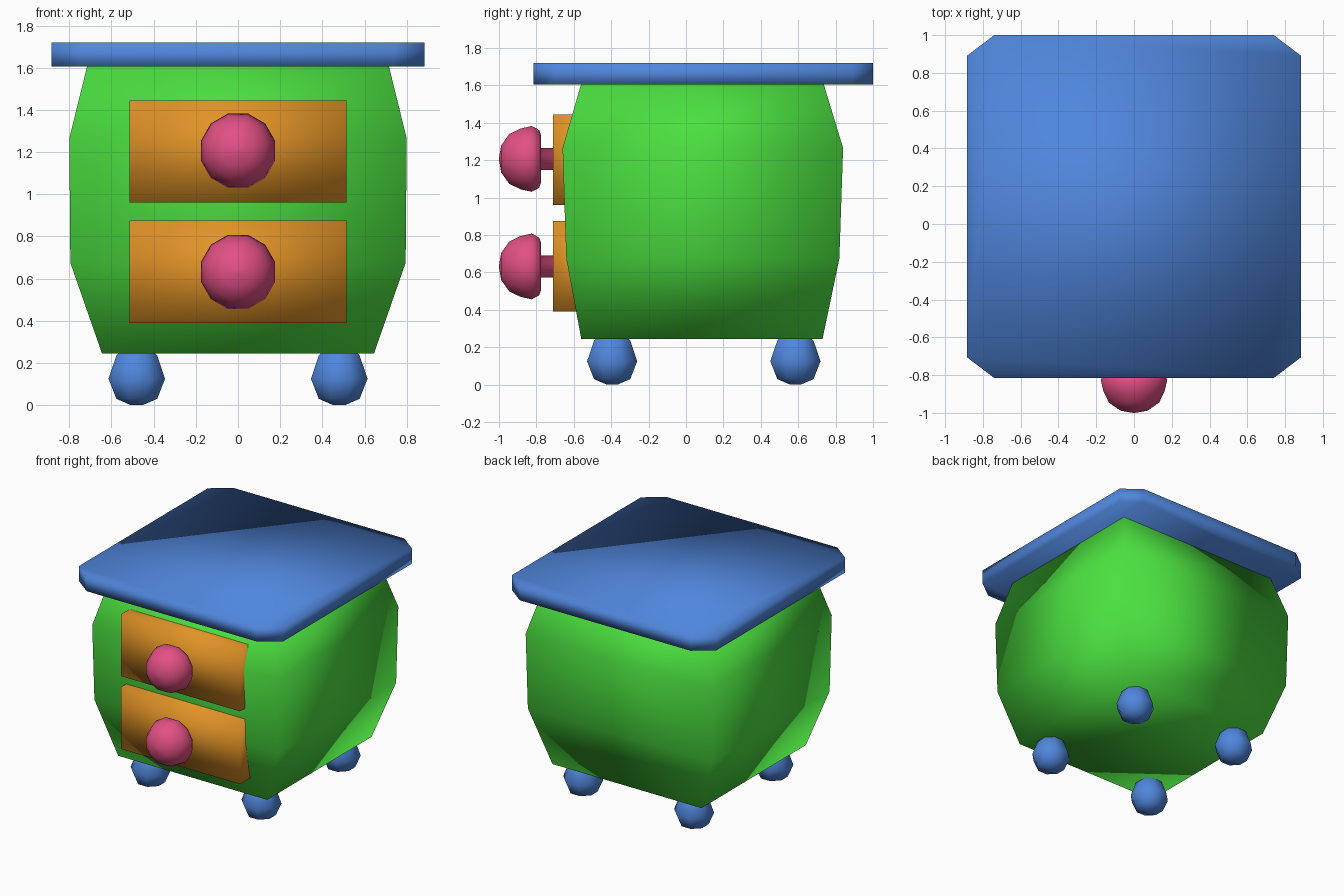
import bpy, bmesh, math
from mathutils import Matrix

if "Cube" in bpy.data.objects:
    bpy.data.objects.remove(bpy.data.objects["Cube"])


def material(name, rgb):
    m = bpy.data.materials.new(name)
    m.diffuse_color = (*rgb, 1)
    m.use_nodes = True
    m.node_tree.nodes["Principled BSDF"].inputs["Base Color"].default_value = m.diffuse_color
    return m


BLUE = material("blue", (0.08, 0.24, 0.72))
GREEN = material("green", (0.07, 0.74, 0.05))
ORANGE = material("orange", (0.75, 0.29, 0.02))
PINK = material("pink", (0.76, 0.08, 0.23))


def finish(name, bm, mat):
    bmesh.ops.remove_doubles(bm, verts=bm.verts, dist=1e-5)
    bmesh.ops.recalc_face_normals(bm, faces=bm.faces)
    for f in bm.faces:
        f.smooth = True
    me = bpy.data.meshes.new(name)
    bm.to_mesh(me)
    bm.free()
    me.materials.append(mat)
    ob = bpy.data.objects.new(name, me)
    bpy.context.collection.objects.link(ob)
    return ob


def loft(name, rings, mat, matrix=Matrix()):
    """Skin a stack of equal-length rings and cap both ends."""
    bm = bmesh.new()
    vs = [[bm.verts.new(p) for p in ring] for ring in rings]
    n = len(rings[0])
    for a, b in zip(vs, vs[1:]):
        for i in range(n):
            j = (i + 1) % n
            bm.faces.new((a[i], a[j], b[j], b[i]))
    bm.faces.new(vs[0][::-1])
    bm.faces.new(vs[-1])
    bm.transform(matrix)
    return finish(name, bm, mat)


def lathe(name, profile, sides, mat, matrix):
    angles = [2 * math.pi * (i + 0.5) / sides for i in range(sides)]
    rings = [[(r * math.cos(a), r * math.sin(a), z) for a in angles] for r, z in profile]
    return loft(name, rings, mat, matrix)


def rect(x, y0, y1, z):
    return [(-x, y0, z), (x, y0, z), (x, y1, z), (-x, y1, z)]


# Bulging cabinet body
loft("cabinet_body", [rect(0.645, -0.56, 0.73, 0.245), rect(0.795, -0.64, 0.82, 0.675),
                      rect(0.80, -0.66, 0.84, 1.265), rect(0.715, -0.56, 0.735, 1.61)], GREEN)


# Table top with clipped corners
def clipped(z, x=0.885, y0=-0.815, y1=1.0, cx=0.145, cy=0.11):
    return [(-x + cx, y0, z), (x - cx, y0, z), (x, y0 + cy, z), (x, y1 - cy, z),
            (x - cx, y1, z), (-x + cx, y1, z), (-x, y1 - cy, z), (-x, y0 + cy, z)]


loft("table_top", [clipped(1.605), clipped(1.72)], BLUE)

# Drawers, each with a turned knob
KNOB = [(0.06, 0.66), (0.06, 0.778), (0.13, 0.775), (0.16, 0.785), (0.182, 0.825),
        (0.168, 0.885), (0.138, 0.945), (0.075, 0.988), (0.005, 1.0)]
for label, z0, z1, kz in (("lower", 0.39, 0.875, 0.632), ("upper", 0.96, 1.445, 1.207)):
    loft(label + "_drawer", [rect(0.515, -0.71, -0.45, z0), rect(0.515, -0.71, -0.45, z1)], ORANGE)
    lathe(label + "_knob", KNOB, 12, PINK,
          Matrix.Translation((0, 0, kz)) @ Matrix.Rotation(math.pi / 2, 4, 'X'))

# Round feet
FOOT = [(0.03, 0.0), (0.105, 0.03), (0.145, 0.125), (0.105, 0.235), (0.06, 0.28)]
for side, x in (("left", -0.48), ("right", 0.48)):
    for end, y in (("front", -0.395), ("back", 0.585)):
        lathe(f"{end}_{side}_foot", FOOT, 8, BLUE, Matrix.Translation((x, y, 0)))
